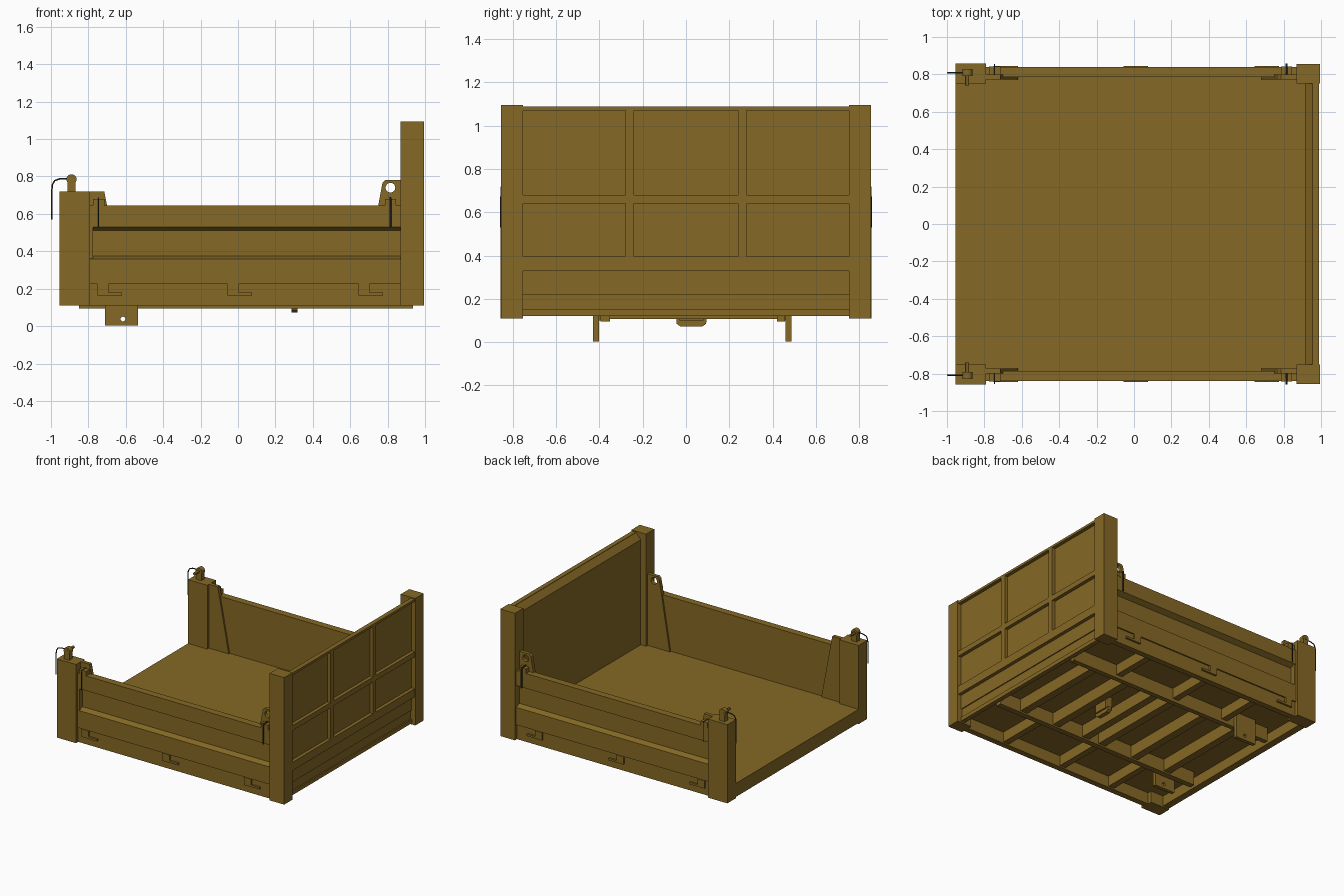
import bpy, bmesh, math
from mathutils import Vector

if "Cube" in bpy.data.objects:
    bpy.data.objects.remove(bpy.data.objects["Cube"])


def material(name, rgb):
    m = bpy.data.materials.new(name)
    m.diffuse_color = (*rgb, 1)
    m.use_nodes = True
    m.node_tree.nodes["Principled BSDF"].inputs["Base Color"].default_value = m.diffuse_color
    return m


OCHRE = material("ochre paint", (0.235, 0.140, 0.018))
DARK = material("dark steel", (0.035, 0.033, 0.03))


def prism(name, loops, axis, a, b, mat=OCHRE):
    """Extrude outline (first loop) with holes (other loops) along an axis from a to b."""
    def place(p, d):
        return {'x': (d, p[0], p[1]), 'y': (p[0], d, p[1]), 'z': (p[0], p[1], d)}[axis]
    bm = bmesh.new()
    edges = []
    for loop in loops:
        vs = [bm.verts.new(place(p, a)) for p in loop]
        edges += [bm.edges.new((vs[i - 1], vs[i])) for i in range(len(vs))]
    if len(loops) == 1:
        bm.faces.new(vs)
    else:
        bmesh.ops.triangle_fill(bm, edges=edges, use_beauty=True)
    ext = bmesh.ops.extrude_face_region(bm, geom=bm.faces[:], use_keep_orig=True)
    move = Vector(place((0, 0), b - a))
    bmesh.ops.translate(bm, vec=move, verts=[g for g in ext['geom'] if isinstance(g, bmesh.types.BMVert)])
    bmesh.ops.recalc_face_normals(bm, faces=bm.faces[:])
    me = bpy.data.meshes.new(name)
    bm.to_mesh(me)
    bm.free()
    me.materials.append(mat)
    ob = bpy.data.objects.new(name, me)
    bpy.context.collection.objects.link(ob)
    return ob


def box(name, x0, x1, y0, y1, z0, z1, mat=OCHRE):
    return prism(name, [[(x0, y0), (x1, y0), (x1, y1), (x0, y1)]], 'z', z0, z1, mat)


def circle(cx, cz, r, n=20):
    return [(cx + r * math.cos(2 * math.pi * i / n), cz + r * math.sin(2 * math.pi * i / n)) for i in range(n)]


def smooth(ob):
    bpy.ops.object.select_all(action='DESELECT')
    ob.select_set(True)
    bpy.context.view_layer.objects.active = ob
    bpy.ops.object.shade_smooth_by_angle()


def rod(name, pts, r, mat=DARK):
    cu = bpy.data.curves.new(name, 'CURVE')
    cu.dimensions = '3D'
    cu.bevel_depth = r
    cu.bevel_resolution = 2
    cu.use_fill_caps = True
    sp = cu.splines.new('POLY')
    sp.points.add(len(pts) - 1)
    for p, q in zip(sp.points, pts):
        p.co = (*q, 1)
    cu.materials.append(mat)
    ob = bpy.data.objects.new(name, cu)
    bpy.context.collection.objects.link(ob)
    bpy.ops.object.select_all(action='DESELECT')
    ob.select_set(True)
    bpy.context.view_layer.objects.active = ob
    bpy.ops.object.convert(target='MESH')
    smooth(bpy.context.object)


# Both sides, mirrored across y
for s, side in ((1, "back"), (-1, "front")):
    def sbox(name, x0, x1, y0, y1, z0, z1, mat=OCHRE):
        return box(f"{side}_{name}", x0, x1, s * y0, s * y1, z0, z1, mat)

    # corner posts
    sbox("tail_post", -0.955, -0.79, 0.752, 0.857, 0.11, 0.72)
    sbox("head_post", 0.87, 0.995, 0.752, 0.855, 0.11, 1.095)

    # side wall with a long recess
    prof = [(0.785, 0.11), (0.83, 0.11), (0.83, 0.225), (0.84, 0.225), (0.84, 0.36), (0.80, 0.376),
            (0.80, 0.51), (0.84, 0.53), (0.84, 0.645), (0.785, 0.645)]
    prism(side + "_side_wall", [[(s * y, z) for y, z in prof]], 'x', -0.79, 0.87)
    sbox("recess_end", -0.79, -0.775, 0.79, 0.838, 0.36, 0.53)

    # inner gusset plates rising above the wall
    prism(side + "_tail_gusset", [[(-0.79, 0.22), (-0.62, 0.22), (-0.70, 0.645), (-0.715, 0.72), (-0.79, 0.72)]],
          'y', s * 0.772, s * 0.80)
    prism(side + "_head_gusset", [[(0.68, 0.22), (0.87, 0.22), (0.87, 0.78), (0.785, 0.78), (0.772, 0.765),
                                   (0.75, 0.645)], circle(0.815, 0.74, 0.026)], 'y', s * 0.772, s * 0.80)

    # hinge blocks with tongues
    for i, x in enumerate((-0.75, -0.055, 0.645)):
        sbox(f"hinge_{i}", x, x + 0.058, 0.82, 0.845, 0.165, 0.225)
        sbox(f"hinge_tongue_{i}", x + 0.058, x + 0.13, 0.82, 0.845, 0.165, 0.18)

    # latch blocks and hanging pins on the wall top
    for n, x, r in (("tail", -0.745, 0.003), ("head", 0.815, 0.006)):
        sbox(n + "_latch", x - 0.03, x + 0.03, 0.80, 0.842, 0.64, 0.68)
        rod(f"{side}_{n}_latch_pin", [(x, s * 0.785, 0.685), (x, s * 0.85, 0.685), (x, s * 0.853, 0.67),
                                      (x, s * 0.853, 0.53)], r)

    # tailgate pivot on the tail post
    sbox("pivot_base", -0.912, -0.868, 0.79, 0.828, 0.72, 0.785)
    smooth(prism(side + "_pivot_barrel", [circle(-0.89, 0.785, 0.027)], 'y', s * 0.79, s * 0.828))
    smooth(prism(side + "_pivot_pin", [circle(-0.893, 0.785, 0.011, 12)], 'y', s * 0.74, s * 0.83))
    rod(side + "_pivot_handle", [(x, s * 0.808, z) for x, z in
        ((-0.89, 0.79), (-0.955, 0.787), (-0.98, 0.778), (-0.992, 0.757), (-0.996, 0.72), (-0.996, 0.57))], 0.004)

# floor plate with end beams
box("floor_plate", -0.955, 0.93, -0.79, 0.79, 0.20, 0.225)
box("tail_beam", -0.955, -0.90, -0.755, 0.755, 0.12, 0.215)
box("head_beam", 0.93, 0.965, -0.755, 0.755, 0.12, 0.15)
box("head_beam_web", 0.92, 0.955, -0.755, 0.755, 0.15, 0.225)

# headboard: panel with sloped inner lip
prism("headboard", [[(0.915, 0.22), (0.963, 0.22), (0.963, 1.085), (0.955, 1.085), (0.915, 1.04)]],
      'y', -0.755, 0.755)
# headboard ribs framing six panels
for i, (z0, z1) in enumerate(((0.33, 0.395), (0.64, 0.68), (1.07, 1.088))):
    prism(f"headboard_rail_{i}", [[(0.955, z0), (0.99, z0), (0.99, z1), (0.955, z1)]], 'y', -0.755, 0.755)
for i, y in enumerate((-0.26, 0.26)):
    box(f"headboard_upright_{i}", 0.955, 0.99, y - 0.02, y + 0.02, 0.39, 1.075)

# long chassis beams and hoist brackets
for i, (y0, y1, b0, b1) in enumerate(((-0.395, -0.352, -0.43, -0.403), (0.42, 0.457, 0.46, 0.488))):
    box(f"long_beam_{i}", -0.85, 0.935, y0, y1, 0.095, 0.21)
    prism(f"hoist_bracket_{i}", [[(-0.71, 0.003), (-0.535, 0.003), (-0.535, 0.205), (-0.71, 0.205)],
                                 circle(-0.615, 0.038, 0.013, 12)], 'y', b0, b1)
    # joining pad between beam and bracket
    box(f"bracket_pad_{i}", -0.66, -0.58, min(y0, b0), max(y1, b1), 0.10, 0.205)

# cross beams: outer stubs and inner members
for i, x in enumerate((0.52, 0.0, -0.45)):
    box(f"outer_cross_beam_back_{i}", x - 0.025, x + 0.025, 0.45, 0.79, 0.12, 0.205)
    box(f"outer_cross_beam_front_{i}", x - 0.025, x + 0.025, -0.79, -0.39, 0.12, 0.205)
for i, x in enumerate((0.72, 0.42, 0.15, 0.0, -0.3, -0.6)):
    box(f"inner_cross_beam_{i}", x - 0.03, x + 0.03, -0.36, 0.43, 0.107, 0.205)

# rounded hoist saddle under the middle
box("saddle_arm", 0.27, 0.33, -0.03, 0.08, 0.10, 0.205)
smooth(prism("saddle", [[(-0.045, 0.11), (-0.043, 0.085), (-0.025, 0.072), (0.075, 0.072),
                         (0.093, 0.085), (0.095, 0.11)]], 'x', 0.285, 0.318))
